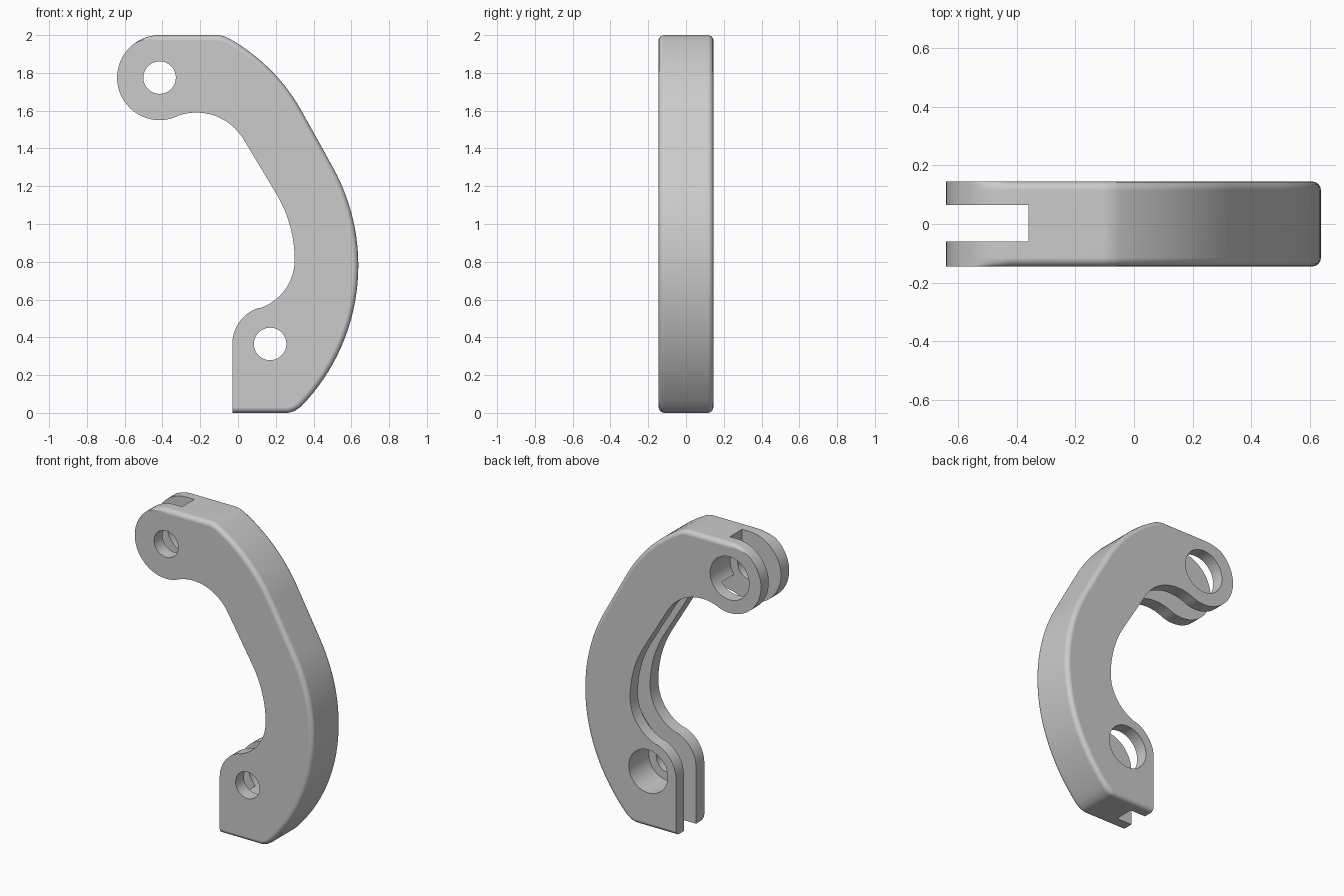
import bpy, bmesh
from math import sin, cos, radians, pi
from mathutils import Vector

if "Cube" in bpy.data.objects:
    bpy.data.objects.remove(bpy.data.objects["Cube"])

HALF = 0.145          # half thickness
SLOT = (-0.06, 0.065)  # slot range in y
FILLET = 0.03
HOLES = [(-0.415, 1.775), (0.17, 0.365)]


def arc(cx, cz, r, a0, a1, n):
    return [(cx + r * cos(radians(a0 + (a1 - a0) * i / n)),
             cz + r * sin(radians(a0 + (a1 - a0) * i / n))) for i in range(n + 1)]


def inner_edge(o, start):
    """Inner (hollow) side of the arm, from top to bottom, offset o into the body."""
    return (arc(-0.22, 1.30, 0.29 + o, start, 31, 16)
            + arc(-0.38, 0.81, 0.68 + o, 31, 0, 12)
            + arc(0.031, 0.81, 0.269 + o, 0, -72, 14)[1:]
            + arc(0.17, 0.365, 0.20 - o, 109, 180, 14))


def loft(name, rings):
    """Solid through matching closed rings of 3D points."""
    bm = bmesh.new()
    loops = [[bm.verts.new(p) for p in ring] for ring in rings]
    n = len(loops[0])
    for a, b in zip(loops, loops[1:]):
        for i in range(n):
            j = (i + 1) % n
            bm.faces.new((a[i], a[j], b[j], b[i]))
    bm.faces.new(loops[0])
    bm.faces.new(loops[-1])
    bmesh.ops.recalc_face_normals(bm, faces=bm.faces)
    me = bpy.data.meshes.new(name)
    bm.to_mesh(me)
    bm.free()
    ob = bpy.data.objects.new(name, me)
    bpy.context.collection.objects.link(ob)
    return ob


def prism(name, pts, y0, y1):
    return loft(name, [[(x, y, z) for x, z in pts] for y in (y0, y1)])


# Arm outline: base, outer curve and top are filleted, ear and inner side are not
outer = ([(-0.03, 0), (0.265, 0), (0.30, 0.010)]
         + arc(-0.433, 0.78, 1.07, -44.3, 29.1, 28)
         + arc(-0.536, 1.11, 1.0, 30, 61, 14)
         + [(-0.077, 1.995), (-0.105, 2.0), (-0.36, 2.0)])
ear = arc(*HOLES[0], 0.225, 90, 288, 40)
inner = inner_edge(0, 112.6)
outline = [Vector(p) for p in outer + ear + inner]
weights = ([1] * len(outer) + [max(0, 1 - i / 7) for i in range(len(ear))]
           + [0] * len(inner))

inward = []
for i, p in enumerate(outline):
    prev = p if i == 0 else outline[i - 1]
    d = (outline[(i + 1) % len(outline)] - prev).normalized()
    inward.append(Vector((-d.y, d.x)))


def ring(y, inset):
    pts = [p + n * inset * w for p, n, w in zip(outline, inward, weights)]
    return [(p.x, y, p.y) for p in pts]


steps = [(HALF - FILLET * (1 - sin(a)), FILLET * (1 - cos(a)))
         for a in (k * pi / 8 for k in range(5))]
arm = loft("hinge_arm", [ring(-y, s) for y, s in reversed(steps)]
           + [ring(y, s) for y, s in steps])

# Slot following the inner side, open through the ear and the base
floor = [(-1, 2.2), (-0.36, 2.2)] + inner_edge(0.11, 110.5) + [(0.08, -0.2), (-1, -0.2)]
cutters = [prism("slot_cutter", floor, *SLOT)]

# Pin holes with wide counterbores from the back
for x, z in HOLES:
    cutters.append(prism("pin_cutter", arc(x, z, 0.086, 0, 352.5, 47), -0.3, 0.3))
    cutters.append(prism("bore_cutter", arc(x, z, 0.14, 0, 352.5, 47), SLOT[0], 0.3))

bpy.context.view_layer.objects.active = arm
arm.select_set(True)
for c in cutters:
    c.hide_render = True
    m = arm.modifiers.new("cut", 'BOOLEAN')
    m.operation = 'DIFFERENCE'
    m.solver = 'EXACT'
    m.object = c
    bpy.ops.object.modifier_apply(modifier=m.name)
    bpy.data.objects.remove(c)

# Smooth curves, crisp edges
bpy.ops.object.shade_smooth_by_angle(angle=radians(32))
wn = arm.modifiers.new("even_shading", 'WEIGHTED_NORMAL')
wn.keep_sharp = True
